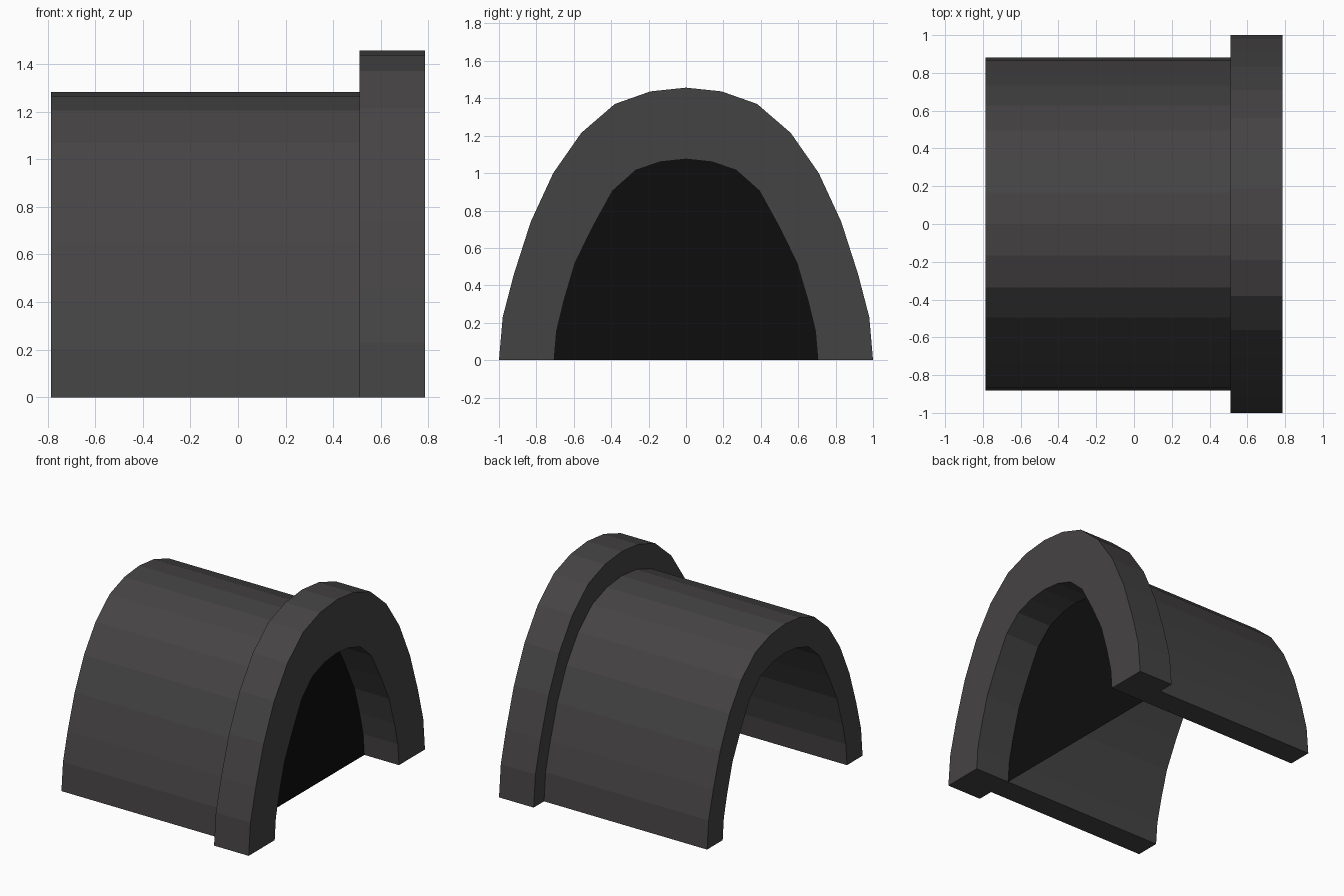
import bpy, bmesh

if "Cube" in bpy.data.objects:
    bpy.data.objects.remove(bpy.data.objects["Cube"])


def material(name, rgb):
    m = bpy.data.materials.new(name)
    m.diffuse_color = (*rgb, 1)
    m.use_nodes = True
    m.node_tree.nodes["Principled BSDF"].inputs["Base Color"].default_value = m.diffuse_color
    return m


def full_arch(half):
    # mirror the half profile (foot to crown) into a whole arch
    return half + [(-y, z) for y, z in reversed(half[:-1])]


def finish(name, bm, mat):
    mesh = bpy.data.meshes.new(name)
    bm.to_mesh(mesh)
    bm.free()
    mesh.materials.append(mat)
    obj = bpy.data.objects.new(name, mesh)
    bpy.context.collection.objects.link(obj)
    return obj


outer = full_arch([(1, 0), (.98, .23), (.92, .46), (.83, .74), (.71, 1.0),
                   (.56, 1.215), (.38, 1.37), (.19, 1.437), (0, 1.457)])
inner = full_arch([(.705, 0), (.692, .155), (.652, .32), (.593, .52), (.5, .71),
                   (.393, .905), (.27, 1.015), (.14, 1.06), (0, 1.075)])
shell = [(y * .882, z * .88) for y, z in outer]

BACK, STEP, FRONT = -.785, .51, .785

# Tunnel shell with thicker portal rim: stepped section swept over the arch
bm = bmesh.new()
stations = [(BACK, inner), (BACK, shell), (STEP, shell),
            (STEP, outer), (FRONT, outer), (FRONT, inner)]
loops = [[bm.verts.new((x, y, z)) for y, z in prof] for x, prof in stations]
for a, b in zip(loops, loops[1:] + loops[:1]):
    for i in range(len(a) - 1):
        bm.faces.new((a[i], a[i + 1], b[i + 1], b[i]))
for end in (0, -1):
    bm.faces.new([l[end] for l in loops])
bmesh.ops.recalc_face_normals(bm, faces=bm.faces)
finish("tunnel_arch", bm, material("dark_stone", (.06, .057, .057)))

# Black panel closing the passage behind the portal
bm = bmesh.new()
bm.faces.new([bm.verts.new((STEP, y, z)) for y, z in inner])
finish("dark_panel", bm, material("black", (.004, .004, .004)))
